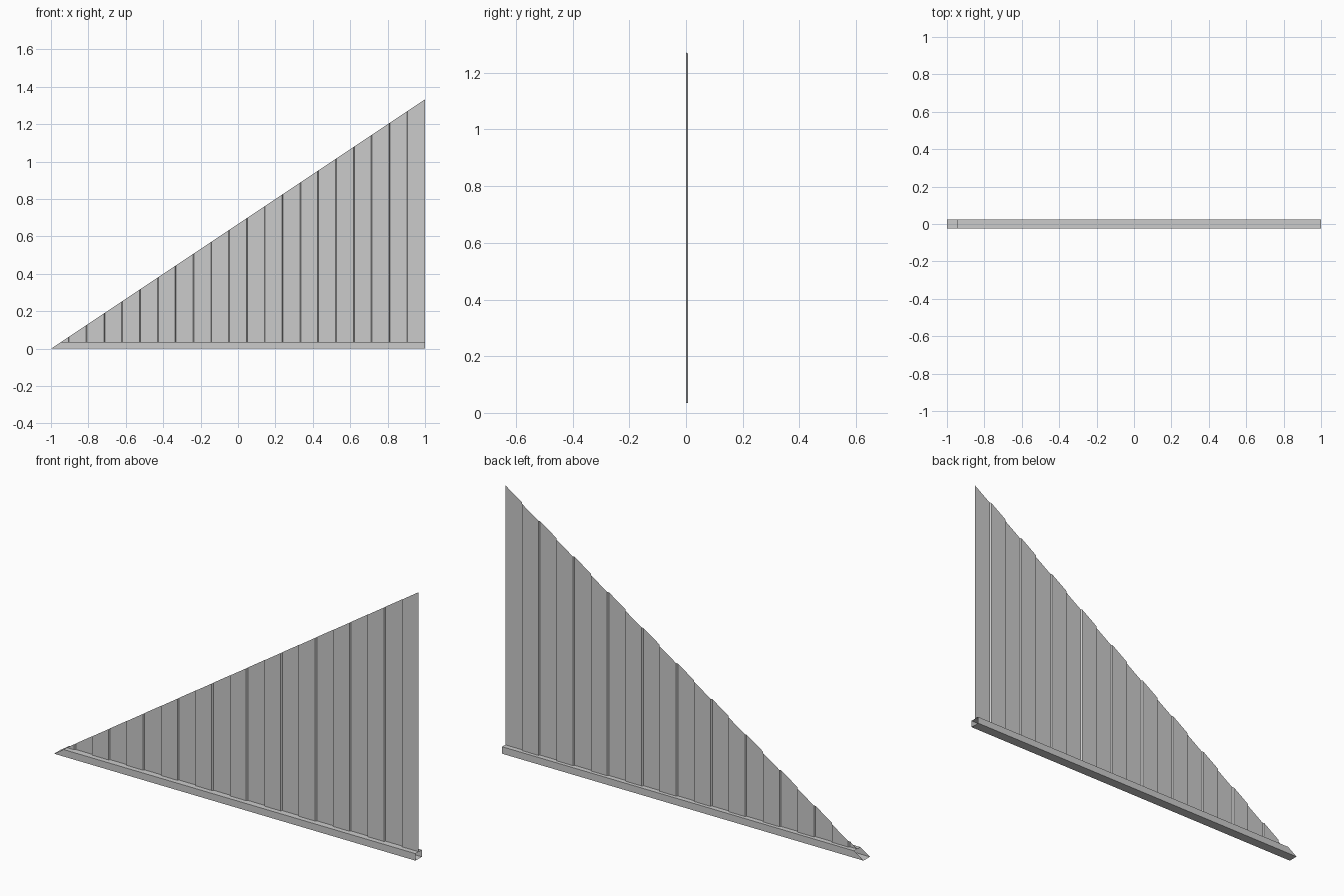
import bpy

if "Cube" in bpy.data.objects:
    bpy.data.objects.remove(bpy.data.objects["Cube"])

SLOPE = 2 / 3        # rise of the raking edge
BASE_H = 0.035       # height of the bottom rail
HALF_W = 0.025       # half depth of the rail
RIBS = 21            # flat strips across the sheet
DEPTH = 0.007        # depth of the corrugation
BEND = 0.0025        # half width of each bend
TIP = -1 + BASE_H / SLOPE


def make_object(name, verts, faces):
    mesh = bpy.data.meshes.new(name)
    mesh.from_pydata(verts, [], faces)
    mesh.update()
    obj = bpy.data.objects.new(name, mesh)
    bpy.context.collection.objects.link(obj)
    return obj


# Bottom rail: open-ended box tube, mitred to the slope at the left tip
section = [(-HALF_W, 0), (HALF_W, 0), (HALF_W, BASE_H), (-HALF_W, BASE_H)]
verts = [(-1 + z / SLOPE, y, z) for y, z in section] + [(1, y, z) for y, z in section]
faces = [(i, i + 4, (i + 1) % 4 + 4, (i + 1) % 4) for i in range(4)]
make_object("bottom_rail", verts, faces)

# Corrugated sheet: zigzag plan profile raised to the sloping edge
plan = [(TIP, 0)]
for k in range(1, RIBS):
    x = -1 + 2 * k / RIBS
    before, after = (0, DEPTH) if k % 2 else (DEPTH, 0)
    plan += [(x - BEND, before), (x + BEND, after)]
plan.append((1, 0))

verts, faces = [], []
for x, y in plan:
    verts += [(x, y, BASE_H), (x, y, (x + 1) * SLOPE)]
for i in range(len(plan) - 1):
    a = 2 * i
    # the first strip closes to a point at the tip
    faces.append((a, a + 2, a + 3) if i == 0 else (a, a + 2, a + 3, a + 1))
make_object("corrugated_sheet", verts, faces)
